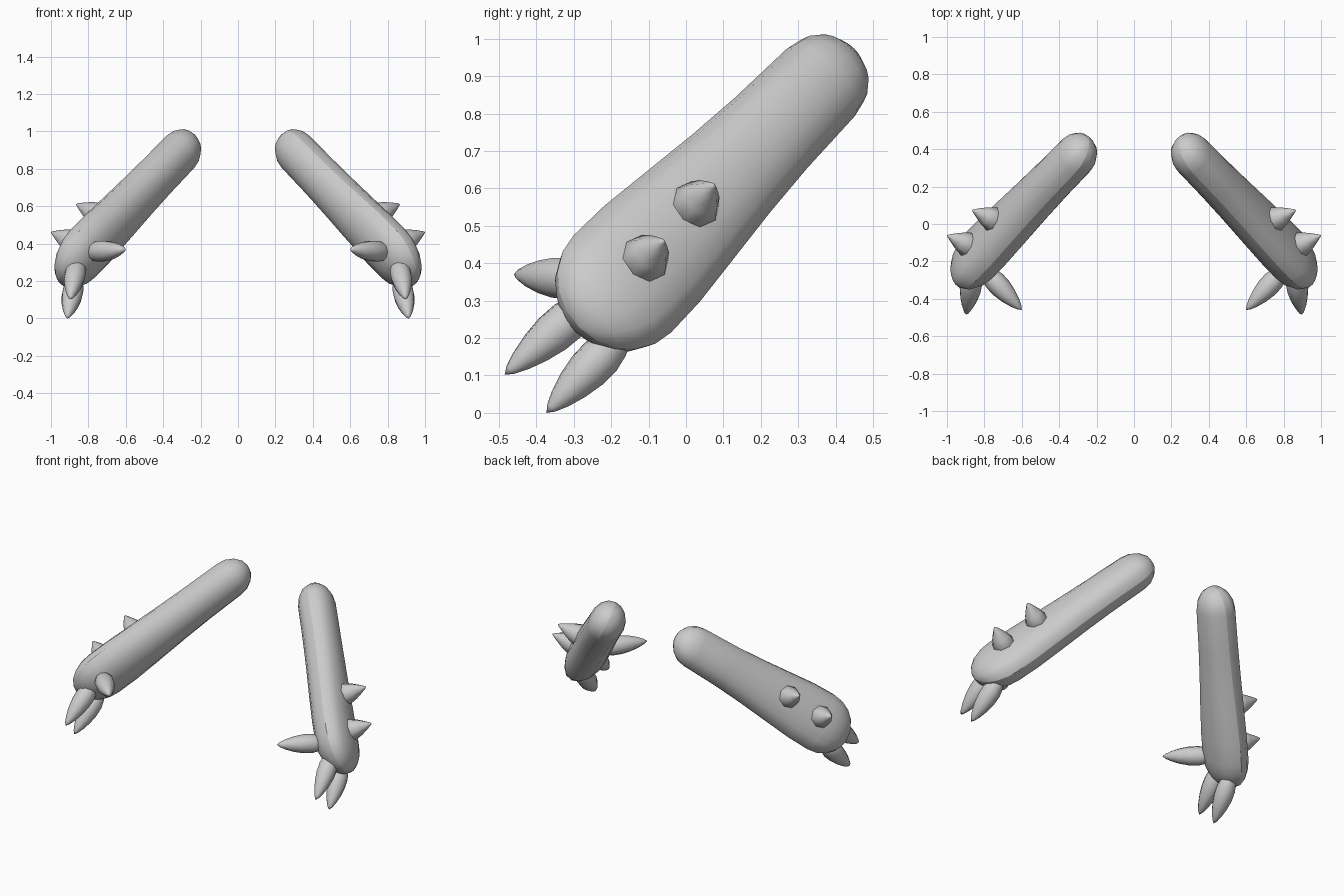
import bpy, bmesh, math
from mathutils import Vector

if "Cube" in bpy.data.objects:
    bpy.data.objects.remove(bpy.data.objects["Cube"])

U = Vector((0, -1, 1)).normalized()      # wide direction of the arm section
W = Vector((2, 1, 1)).normalized()       # outward, thin direction


def loft(name, rings, u, w, n, side, seam=False):
    """rings: (centre, radius_u, outer radius_w, inner radius_w); zero radius makes a point."""
    bm = bmesh.new()
    loops = []
    for c, ru, rw, ri in rings:
        if ru < 1e-5:
            loops.append([bm.verts.new(c)])
            continue
        loop = []
        for k in range(n):
            a = 2 * math.pi * k / n
            s, co = math.sin(a), math.cos(a)
            if seam:                       # full outer half, creased inner half
                s = abs(s) ** 0.87 if s > 0 else -abs(s) ** 1.05
            loop.append(bm.verts.new(c + u * ru * co + w * s * (rw if s > 0 else ri)))
        loops.append(loop)
    for p, q in zip(loops, loops[1:]):
        for k in range(n):
            j = (k + 1) % n
            if len(p) == 1:
                bm.faces.new((p[0], q[k], q[j]))
            elif len(q) == 1:
                bm.faces.new((p[k], p[j], q[0]))
            else:
                bm.faces.new((p[k], p[j], q[j], q[k]))
        if seam:
            for k in (0, n // 2):
                e = bm.edges.get((p[k % len(p)], q[k % len(q)]))
                if e:
                    e.smooth = False
    for v in bm.verts:
        v.co.x *= side
    for f in bm.faces:
        f.smooth = True
    bmesh.ops.recalc_face_normals(bm, faces=bm.faces)
    me = bpy.data.meshes.new(name)
    bm.to_mesh(me)
    bm.free()
    ob = bpy.data.objects.new(name, me)
    bpy.context.collection.objects.link(ob)
    return ob


def spike(name, base, tip, profile, n, side):
    base, tip = Vector(base), Vector(tip)
    d = (tip - base).normalized()
    u = d.cross(Vector((0, 0, 1))).normalized()
    loft(name, [(base.lerp(tip, t), r, r, r) for t, r in profile], u, d.cross(u), n, side)


TOP = Vector((0.317, 0.36, 0.883))
HAND = Vector((0.842, -0.17, 0.345))
AXIS = (HAND - TOP).normalized()

# arm rings: rounded top cap, widening shaft, rounded hand cap
arm = []
for i in range(5):
    a = math.pi / 2 * i / 4
    s = math.sin(a)
    arm.append((TOP - AXIS * 0.138 * math.cos(a), 0.128 * s, 0.104 * s, 0.112 * s))
for t, ru, rw, ri in ((0.25, 0.135, 0.103, 0.115), (0.45, 0.147, 0.102, 0.12),
                      (0.65, 0.164, 0.101, 0.127), (0.85, 0.181, 0.1, 0.132)):
    arm.append((TOP.lerp(HAND, t), ru, rw, ri))
for i in range(6):
    a = math.pi / 2 * i / 5
    r = math.cos(a) if i < 5 else 0
    arm.append((HAND + AXIS * 0.2 * math.sin(a), 0.184 * r, 0.099 * r, 0.13 * r))

CLAW = ((-0.12, 0.0), (-0.07, 0.03), (0.05, 0.047), (0.22, 0.057), (0.42, 0.056),
        (0.62, 0.046), (0.8, 0.031), (0.93, 0.015), (1, 0))
STUD = ((-0.25, 0), (-0.2, 0.06), (0, 0.067), (0.35, 0.05), (0.7, 0.026), (0.92, 0.009), (1, 0))

for side, label in ((1, "right"), (-1, "left")):
    loft(label + "_arm", arm, U, W, 16, side, True)
    # knuckle studs on the outer face
    spike(label + "_upper_stud", (0.76, 0.027, 0.558), (0.866, 0.075, 0.612), STUD, 8, side)
    spike(label + "_lower_stud", (0.895, -0.108, 0.413), (1.0, -0.06, 0.462), STUD, 8, side)
    # two finger claws and a thumb claw
    spike(label + "_front_claw", (0.86, -0.265, 0.29), (0.897, -0.485, 0.102), CLAW, 10, side)
    spike(label + "_rear_claw", (0.872, -0.185, 0.195), (0.913, -0.373, 0.0), CLAW, 10, side)
    spike(label + "_thumb_claw", (0.785, -0.262, 0.355), (0.6, -0.46, 0.37), CLAW, 10, side)
